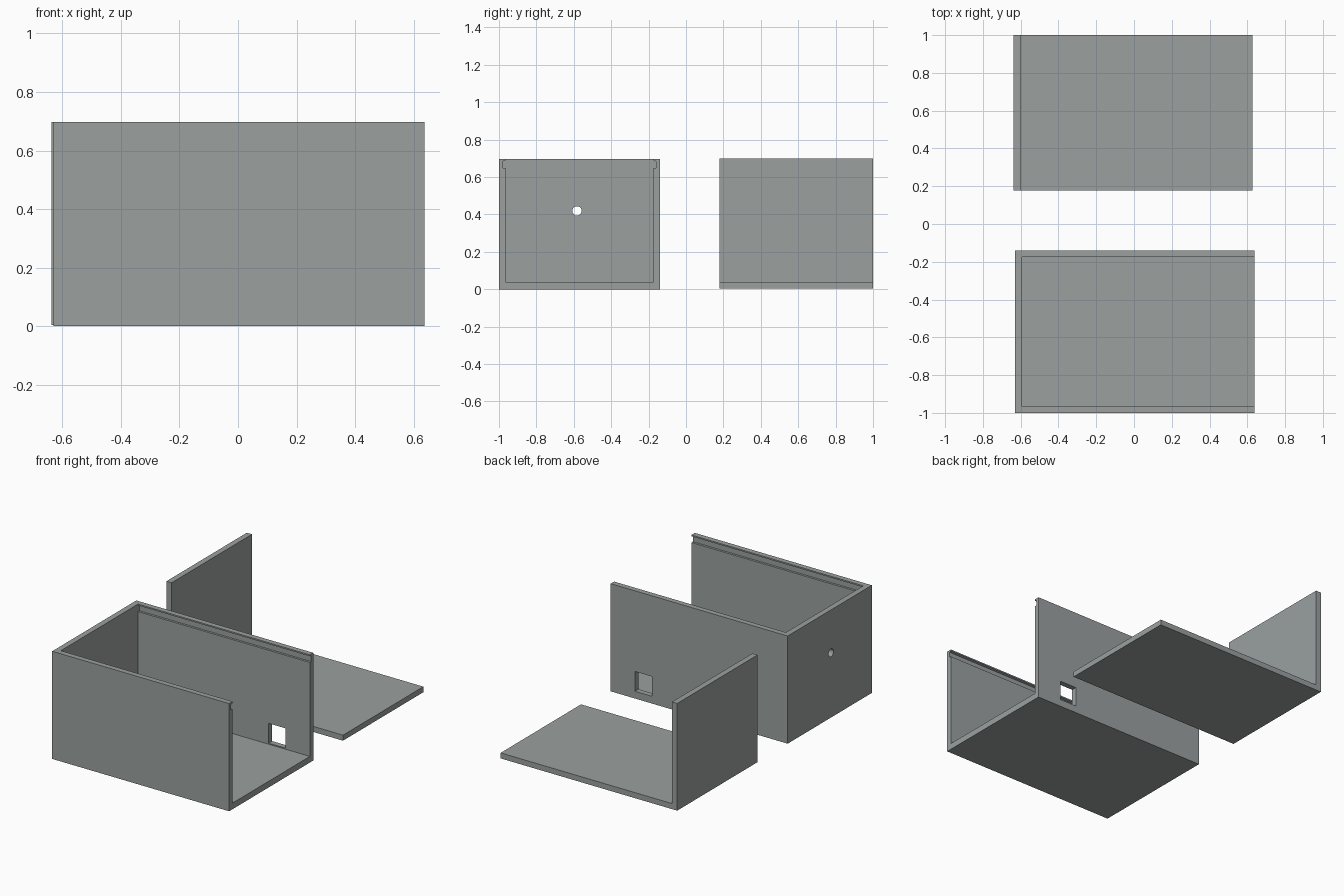
import bpy, bmesh, math

if "Cube" in bpy.data.objects:
    bpy.data.objects.remove(bpy.data.objects["Cube"])

# Dark grey plastic
plastic = bpy.data.materials.new("dark_grey_plastic")
plastic.diffuse_color = (0.325, 0.355, 0.35, 1)
plastic.use_nodes = True
plastic.node_tree.nodes["Principled BSDF"].inputs["Base Color"].default_value = plastic.diffuse_color


def extrude(name, profile, axis, start, end):
    """Prism from a closed 2D profile: axis 'x' takes (y, z), axis 'y' takes (x, z)."""
    bm = bmesh.new()
    place = (lambda a, b: (start, a, b)) if axis == 'x' else (lambda a, b: (a, start, b))
    face = bm.faces.new([bm.verts.new(place(a, b)) for a, b in profile])
    moved = bmesh.ops.extrude_face_region(bm, geom=[face])['geom']
    d = end - start
    bmesh.ops.translate(bm, vec=(d, 0, 0) if axis == 'x' else (0, d, 0),
                        verts=[v for v in moved if isinstance(v, bmesh.types.BMVert)])
    bmesh.ops.recalc_face_normals(bm, faces=bm.faces)
    mesh = bpy.data.meshes.new(name)
    bm.to_mesh(mesh)
    bm.free()
    mesh.materials.append(plastic)
    obj = bpy.data.objects.new(name, mesh)
    bpy.context.collection.objects.link(obj)
    return obj


def rect(a0, a1, b0, b1):
    return [(a0, b0), (a1, b0), (a1, b1), (a0, b1)]


def cut(target, cutter):
    mod = target.modifiers.new(cutter.name, 'BOOLEAN')
    mod.operation, mod.solver, mod.object = 'DIFFERENCE', 'EXACT', cutter
    bpy.context.view_layer.objects.active = target
    bpy.ops.object.modifier_apply(modifier=mod.name)
    bpy.data.objects.remove(cutter)


# Box body
box = extrude("box_body", rect(-1.0, -0.14, 0, 0.697), 'x', -0.63, 0.637)

# Cavity, open at the top and the +x end, with lid grooves under a thin lip
mid, inner, groove = -0.57, 0.395, 0.409
half = [(inner, 0.04), (inner, 0.648), (groove, 0.648),
        (groove, 0.684), (inner, 0.688), (inner, 0.8)]
cavity = [(mid + y, z) for y, z in half] + [(mid - y, z) for y, z in reversed(half)]
cut(box, extrude("cavity", cavity, 'x', -0.593, 0.8))

# Square port in the back wall
cut(box, extrude("port", rect(0.342, 0.464, 0.047, 0.175), 'y', -0.25, -0.05))

# Round cable hole in the end wall
circle = [(-0.583 + 0.025 * math.cos(t), 0.419 + 0.025 * math.sin(t))
          for t in (2 * math.pi * i / 32 for i in range(32))]
cut(box, extrude("cable_hole", circle, 'x', -0.7, -0.5))

# Sliding lid: L-shaped plate and end panel
lid = [(-0.637, 0.004), (0.627, 0.004), (0.627, 0.04),
       (-0.6, 0.04), (-0.6, 0.698), (-0.637, 0.698)]
extrude("sliding_lid", lid, 'y', 0.178, 1.0)
